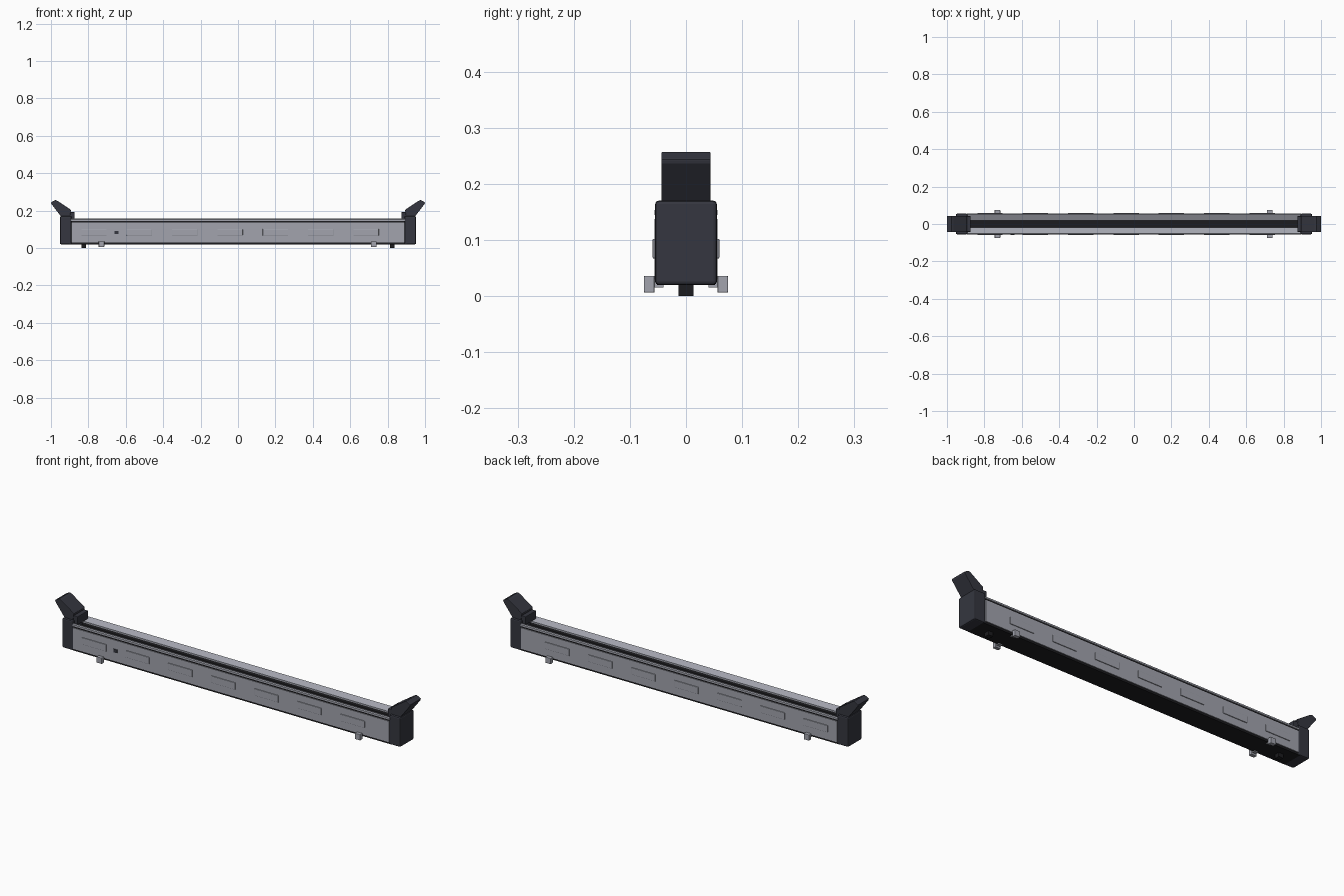
import bpy, math

if "Cube" in bpy.data.objects:
    bpy.data.objects.remove(bpy.data.objects["Cube"])

def mat(name, c):
    m = bpy.data.materials.new(name)
    m.diffuse_color = (*c, 1)
    m.use_nodes = True
    m.node_tree.nodes["Principled BSDF"].inputs["Base Color"].default_value = m.diffuse_color
    return m

DARK = mat("dark_plastic", (0.035, 0.037, 0.05))
BLACK = mat("black_plastic", (0.012, 0.012, 0.014))
GREY = mat("grey_metal", (0.36, 0.37, 0.42))

def finish(o, m, bevel):
    o.data.materials.append(m)
    if bevel:
        b = o.modifiers.new("bevel", 'BEVEL')
        b.width, b.segments, b.limit_method = bevel, 2, 'ANGLE'
    return o

def prism(name, pts, axis, a, b, m, bevel=0.0):
    """Extrude a 2D profile along x (pts are y,z) or y (pts are x,z)."""
    n = len(pts)
    place = (lambda p, t: (t, p[0], p[1])) if axis == 'x' else (lambda p, t: (p[0], t, p[1]))
    verts = [place(p, a) for p in pts] + [place(p, b) for p in pts]
    faces = [list(range(n))[::-1], list(range(n, 2 * n))]
    faces += [[i, (i + 1) % n, n + (i + 1) % n, n + i] for i in range(n)]
    me = bpy.data.meshes.new(name)
    me.from_pydata(verts, [], faces)
    import bmesh
    bm = bmesh.new()
    bm.from_mesh(me)
    bmesh.ops.recalc_face_normals(bm, faces=bm.faces)
    bm.to_mesh(me)
    bm.free()
    o = bpy.data.objects.new(name, me)
    bpy.context.collection.objects.link(o)
    return finish(o, m, bevel)

def box(name, x, y, z, m, bevel=0.0):
    return prism(name, [(y[0], z[0]), (y[1], z[0]), (y[1], z[1]), (y[0], z[1])],
                 'x', x[0], x[1], m, bevel)

def span(s, a, b):
    return tuple(sorted((s * a, s * b)))

# dark core with an open groove along the top
prism("bar_core", [(-.052, .02), (.052, .02), (.052, .146), (.022, .138), (.018, .125),
                   (-.018, .125), (-.022, .138), (-.052, .146)], 'x', -.9, .9, BLACK)

for s, side in ((-1, "front"), (1, "back")):
    # side panel and inward-sloping top rail
    box(f"{side}_panel", (-.89, .89), span(s, .045, .056), (.03, .137), GREY)
    prism(f"{side}_top_rail", [(s * .056, .145), (s * .056, .153), (s * .051, .157),
                               (s * .02, .143), (s * .02, .136)], 'x', -.892, .892, GREY)
    # raised plates along the panel
    for i in range(7):
        x = -.77 + i * .2425
        box(f"{side}_plate_{i + 1}", (x - .068, x + .068), span(s, .05, .0595),
            (.067, .102), GREY, .002)
    # mounting clips
    for x in (-.73, .725):
        box(f"{side}_clip", (x - .015, x + .015), span(s, .056, .075), (.006, .036), GREY, .002)
        box(f"{side}_clip_arm", (x - .01, x + .01), span(s, .04, .06), (.015, .032), GREY)

# small button on the front panel
box("front_button", (-.66, -.64), (-.059, -.05), (.075, .092), DARK)

for s, side in ((-1, "left"), (1, "right")):
    # end cap, hinge block, slanted head, foot
    box(f"{side}_end_cap", span(s, .89, .952), (-.055, .055), (.02, .17), DARK, .006)
    box(f"{side}_hinge_block", span(s, .873, .93), (-.042, .042), (.15, .192), DARK, .003)
    prism(f"{side}_slanted_head", [(s * .90, .16), (s * .945, .167), (s * .998, .236),
                                   (s * 1.0, .244), (s * .977, .257), (s * .965, .252),
                                   (s * .893, .204)], 'y', -.044, .044, DARK, .002)
    box(f"{side}_foot", span(s, .812, .838), (-.013, .013), (0, .025), BLACK)
